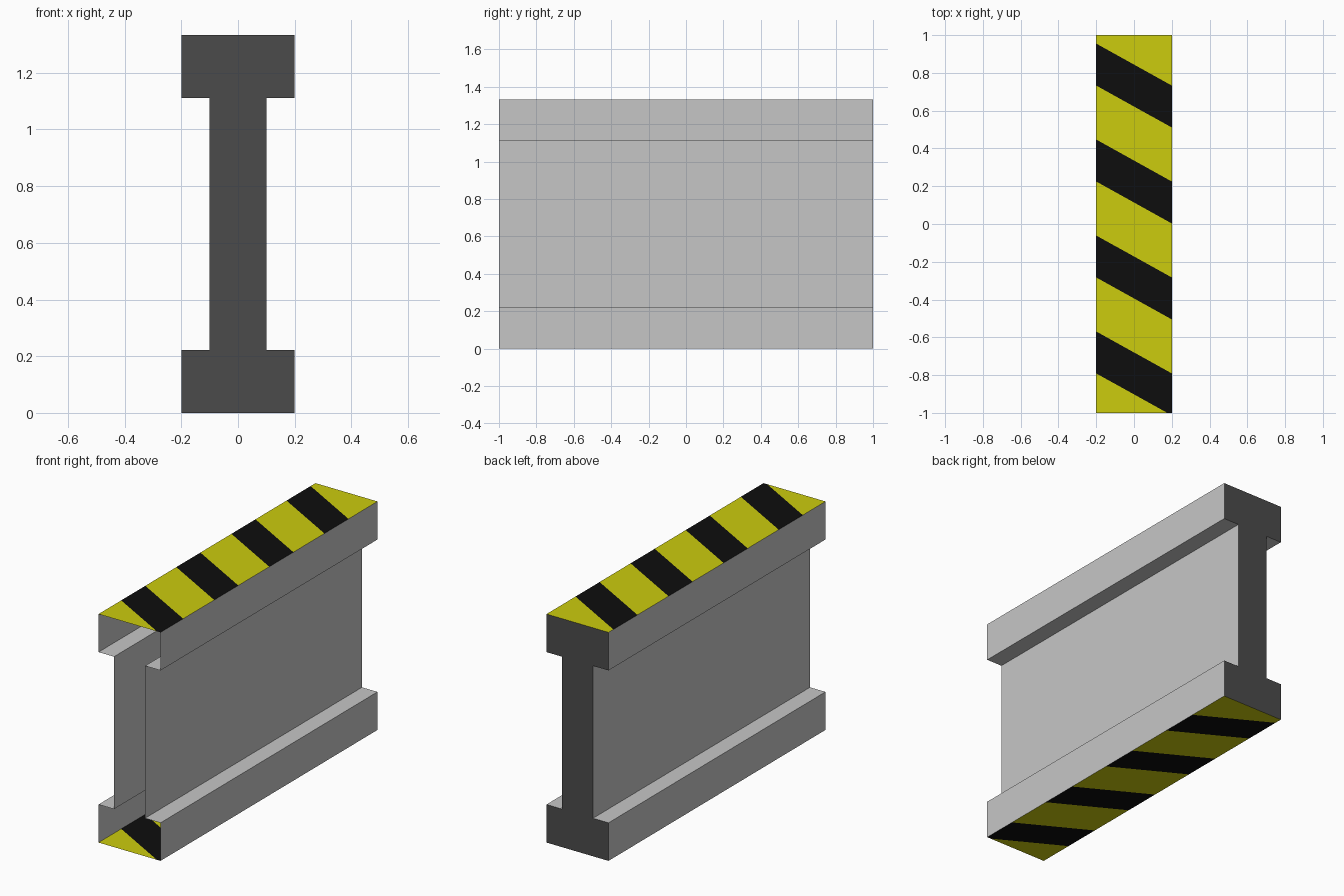
import bpy
import bmesh
from mathutils import Vector

if "Cube" in bpy.data.objects:
    bpy.data.objects.remove(bpy.data.objects["Cube"])

HALF_LEN, HEIGHT = 1.0, 1.333
FLANGE_W, WEB_W, FLANGE_H = 0.2, 0.1, 0.222
SLOPE, PERIOD, BAND, FIRST = 0.555, 0.508, 0.222, 0.844   # stripe layout


def material(name, rgb):
    m = bpy.data.materials.new(name)
    m.diffuse_color = (*rgb, 1)
    m.use_nodes = True
    m.node_tree.nodes["Principled BSDF"].inputs["Base Color"].default_value = m.diffuse_color
    return m


mats = [material("light_grey", (0.565, 0.565, 0.565)),
        material("dark_grey", (0.07, 0.07, 0.07)),
        material("warning_yellow", (0.604, 0.604, 0.0043)),
        material("stripe_black", (0.004, 0.004, 0.004))]

# I-shaped profile: right half, mirrored for the left
right = [(FLANGE_W, 0), (FLANGE_W, FLANGE_H), (WEB_W, FLANGE_H),
         (WEB_W, HEIGHT - FLANGE_H), (FLANGE_W, HEIGHT - FLANGE_H), (FLANGE_W, HEIGHT)]
profile = right + [(-x, z) for x, z in reversed(right)]

# Beam shell: open at the front, closed by a dark cap at the back
bm = bmesh.new()
front = [bm.verts.new((x, -HALF_LEN, z)) for x, z in profile]
back = [bm.verts.new((x, HALF_LEN, z)) for x, z in profile]
for i in range(len(profile)):
    j = (i + 1) % len(profile)
    bm.faces.new((front[i], front[j], back[j], back[i]))
cap = bm.faces.new(back[::-1])
cap.material_index = 1
bm.normal_update()
if cap.normal.y < 0:
    bmesh.ops.reverse_faces(bm, faces=bm.faces[:])
    bm.normal_update()


def painted_faces():
    return [f for f in bm.faces if abs(f.normal.z) > 0.9
            and (f.calc_center_median().z < 0.01 or f.calc_center_median().z > HEIGHT - 0.01)]


# Diagonal warning stripes cut into the top and bottom faces
for k in range(4):
    for c in (FIRST - k * PERIOD, FIRST - k * PERIOD - BAND):
        faces = painted_faces()
        geom = set(faces)
        for f in faces:
            geom.update(f.edges, f.verts)
        bmesh.ops.bisect_plane(bm, geom=list(geom), dist=1e-5, plane_co=(0, c, 0),
                               plane_no=Vector((SLOPE, 1, 0)).normalized())
        bm.normal_update()
for f in painted_faces():
    p = f.calc_center_median()
    offset = (FIRST - (p.y + SLOPE * p.x)) % PERIOD
    f.material_index = 3 if offset < BAND else 2

mesh = bpy.data.meshes.new("striped_beam")
bm.to_mesh(mesh)
bm.free()
for m in mats:
    mesh.materials.append(m)
bpy.context.collection.objects.link(bpy.data.objects.new("striped_beam", mesh))
